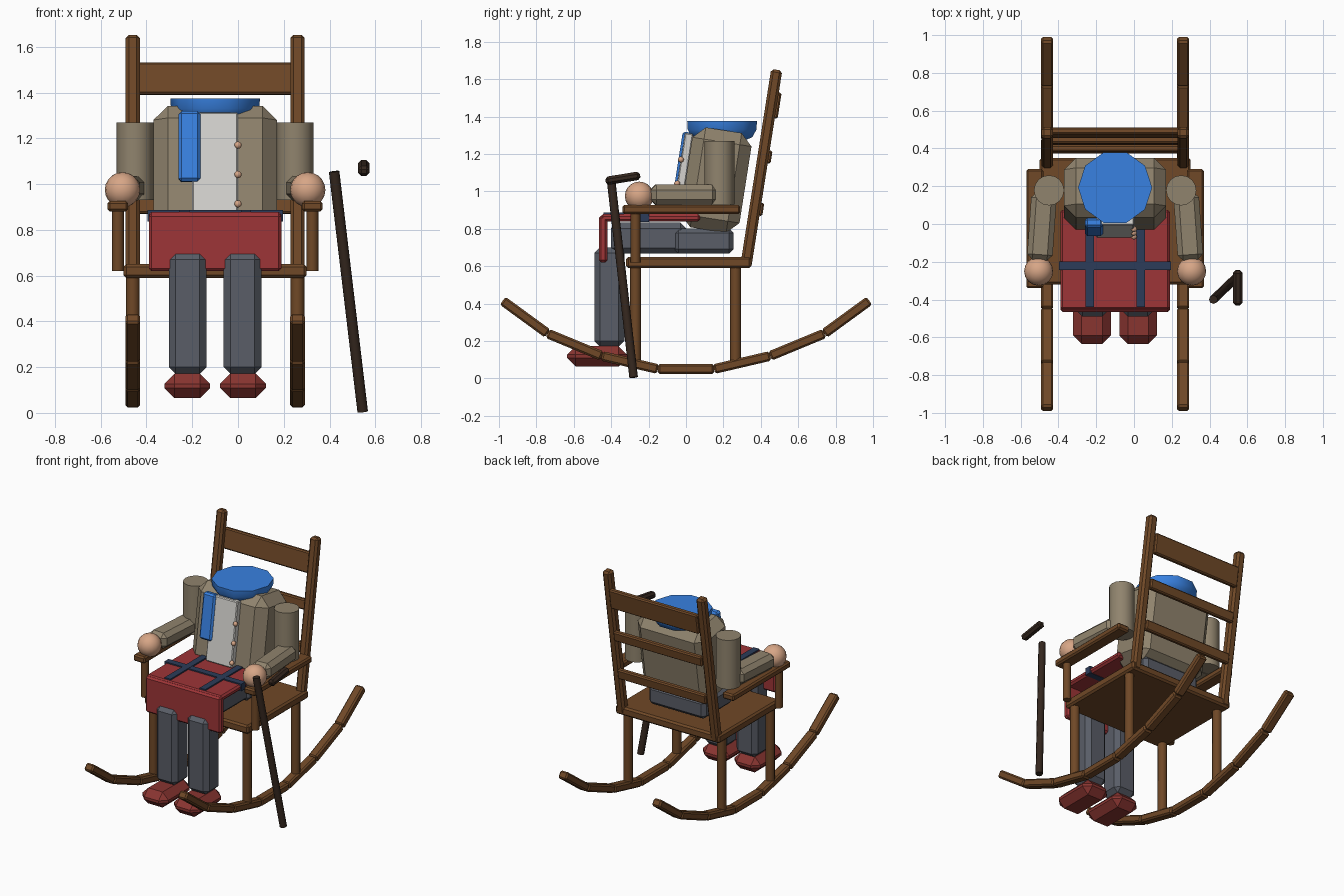
import bpy, bmesh, math
from mathutils import Vector, Matrix

cube = bpy.data.objects.get("Cube")
if cube:
    bpy.data.objects.remove(cube, do_unlink=True)

CX = -0.1  # centre line of chair and sitter


def material(name, *rgb):
    m = bpy.data.materials.new(name)
    m.use_nodes = True
    m.diffuse_color = (*rgb, 1)
    m.node_tree.nodes["Principled BSDF"].inputs["Base Color"].default_value = (*rgb, 1)
    return m


WOOD = material("warm_wood", 0.16, 0.065, 0.02)
COAT = material("taupe_wool", 0.28, 0.23, 0.155)
RED = material("red_blanket", 0.34, 0.035, 0.038)
SHOE = material("dull_red_slipper", 0.25, 0.035, 0.03)
GREY = material("slate_cloth", 0.10, 0.11, 0.135)
BLUE = material("bright_blue", 0.04, 0.22, 0.75)
SKIN = material("skin", 0.68, 0.38, 0.24)
WHITE = material("off_white", 0.66, 0.65, 0.62)
NAVY = material("navy", 0.025, 0.045, 0.10)
DARK = material("dark_wood", 0.035, 0.02, 0.013)


def finish(name, bm, mat, matrix, smooth=None):
    mesh = bpy.data.meshes.new(name)
    bmesh.ops.recalc_face_normals(bm, faces=bm.faces)
    bm.to_mesh(mesh)
    bm.free()
    mesh.materials.append(mat)
    ob = bpy.data.objects.new(name, mesh)
    bpy.context.collection.objects.link(ob)
    ob.matrix_world = matrix
    if smooth:
        bpy.ops.object.select_all(action="DESELECT")
        ob.select_set(True)
        bpy.context.view_layer.objects.active = ob
        bpy.ops.object.shade_smooth_by_angle(angle=math.radians(smooth))
    return ob


def box(name, mat, centre, size, bevel=0.0, frame=Matrix()):
    bm = bmesh.new()
    bmesh.ops.create_cube(bm, size=1)
    bmesh.ops.scale(bm, vec=size, verts=bm.verts)
    if bevel:
        bmesh.ops.bevel(bm, geom=bm.edges[:], offset=bevel, segments=1,
                        affect="EDGES", profile=0.5)
    return finish(name, bm, mat, frame @ Matrix.Translation(centre))


def aim(p, q):
    # Local y runs from p to q, local z stays as upright as possible
    p, q = Vector(p), Vector(q)
    rot = (q - p).to_track_quat("Y", "Z").to_matrix().to_4x4()
    return Matrix.Translation((p + q) / 2) @ rot, (q - p).length


def bar(name, mat, p, q, width, height, bevel=0.01):
    frame, length = aim(p, q)
    return box(name, mat, (0, 0, 0), (width, length, height), bevel, frame)


def rod(name, mat, p, q, radius, sides=8, smooth=50):
    p, q = Vector(p), Vector(q)
    bm = bmesh.new()
    bmesh.ops.create_cone(bm, cap_ends=True, segments=sides, radius1=radius,
                          radius2=radius, depth=(q - p).length)
    rot = (q - p).to_track_quat("Z", "Y").to_matrix().to_4x4()
    return finish(name, bm, mat, Matrix.Translation((p + q) / 2) @ rot, smooth)


def ball(name, mat, centre, radius, u=16, v=10):
    bm = bmesh.new()
    bmesh.ops.create_uvsphere(bm, u_segments=u, v_segments=v, radius=radius)
    return finish(name, bm, mat, Matrix.Translation(centre), 60)


# Chair: seat and ladder back
box("seat", WOOD, (CX, 0.015, 0.62), (0.80, 0.67, 0.06), 0.012)
post_low, post_high = Vector((0, 0.32, 0.6)), Vector((0, 0.485, 1.65))
for name, z, h in (("low", 0.905, 0.07), ("middle", 1.185, 0.07), ("top", 1.46, 0.14)):
    at = post_low.lerp(post_high, (z - 0.6) / 1.05)
    tilt = Matrix.Translation((CX, at.y + 0.028, z)) @ Matrix.Rotation(-0.155, 4, "X")
    box(name + "_slat", WOOD, (0, 0, 0), (0.68, 0.035, h), 0.008, tilt)

# Upper-left quarter of the rocker curve, mirrored in y
half = [(0.98, 0.415), (0.74, 0.24), (0.45, 0.12), (0.15, 0.05)]
curve = [(-y, z) for y, z in half] + half[::-1]

# Parts in left and right pairs
for side, s in (("right", -1), ("left", 1)):
    x = CX + 0.36 * s
    for i, ((y1, z1), (y2, z2)) in enumerate(zip(curve, curve[1:])):
        bar(f"{side}_rocker_{i + 1}", WOOD, (x, y1, z1), (x, y2, z2), 0.064, 0.052)
    rod(side + "_front_leg", WOOD, (x, -0.27, 0.08), (x, -0.27, 0.61), 0.03)
    rod(side + "_back_leg", WOOD, (x, 0.265, 0.07), (x, 0.265, 0.61), 0.03)
    offset = Vector((x, 0, 0))
    bar(side + "_back_post", WOOD, post_low + offset, post_high + offset, 0.062, 0.06, 0.014)
    xa = CX + 0.425 * s
    rod(side + "_arm_post", WOOD, (xa, -0.27, 0.62), (xa, -0.27, 0.89), 0.026)
    box(side + "_armrest", WOOD, (xa, -0.025, 0.903), (0.09, 0.63, 0.046), 0.01)

    # Sitter's arm
    xs = CX + 0.35 * s
    rod(side + "_upper_arm", COAT, (xs, 0.178, 0.93), (xs, 0.178, 1.27), 0.08, 16)
    bar(side + "_forearm", COAT, (CX + 0.375 * s, 0.165, 0.982),
        (CX + 0.40 * s, -0.19, 0.982), 0.135, 0.108, 0.028)
    ball(side + "_hand", SKIN, (CX + 0.405 * s, -0.25, 0.975), 0.077)

    # Sitter's leg
    xl = CX + 0.12 * s
    box(side + "_thigh", GREY, (xl, -0.20, 0.75), (0.17, 0.40, 0.165), 0.03)
    box(side + "_shin", GREY, (xl, -0.41, 0.435), (0.165, 0.16, 0.53), 0.03)
    box(side + "_slipper", SHOE, (CX + 0.122 * s, -0.475, 0.118), (0.20, 0.32, 0.108), 0.045)

# Body, leaning with the chair back
lean = Matrix.Translation((CX, 0.16, 1.06)) @ Matrix.Rotation(-0.155, 4, "X")
box("hips", GREY, (CX, 0.095, 0.735), (0.44, 0.32, 0.135), 0.025)
box("coat", COAT, (0, 0, 0), (0.54, 0.32, 0.54), 0.063, lean)
box("shirt_front", WHITE, (0, -0.18, 0.005), (0.20, 0.045, 0.44), 0.006, lean)
box("scarf_tail", BLUE, (-0.112, -0.19, 0.075), (0.095, 0.05, 0.31), 0.012, lean)
for i in range(3):
    ball(f"button_{i + 1}", SKIN, lean @ Vector((0.1, -0.202, 0.08 - 0.13 * i)), 0.016, 8, 6)

# Rounded scarf bundle around the neck
bm = bmesh.new()
rings = []
for radius, z in ((0.11, 1.265), (0.17, 1.29), (0.193, 1.33), (0.196, 1.375)):
    rings.append([bm.verts.new((radius * math.cos(a), radius * math.sin(a), z))
                  for a in (math.tau * k / 10 for k in range(10))])
for low, high in zip(rings, rings[1:]):
    for k in range(10):
        n = (k + 1) % 10
        bm.faces.new((low[k], low[n], high[n], high[k]))
bm.faces.new(rings[0])
bm.faces.new(rings[-1])
finish("neck_scarf", bm, BLUE, Matrix.Translation((CX, 0.193, 0)), 50)

# Lap blanket with crossing stripes
box("blanket_top", RED, (CX, -0.19, 0.858), (0.58, 0.53, 0.04), 0.012)
box("blanket_drop", RED, (CX, -0.443, 0.745), (0.58, 0.045, 0.25), 0.012)
box("cross_stripe", NAVY, (CX, -0.22, 0.861), (0.592, 0.045, 0.05))
for side, s in (("right", -1), ("left", 1)):
    box(side + "_long_stripe", NAVY, (CX + 0.135 * s, -0.19, 0.881), (0.045, 0.50, 0.012))

# Walking stick
rod("stick_shaft", DARK, (0.42, -0.40, 1.055), (0.545, -0.28, 0.005), 0.023)
bar("stick_handle", DARK, (0.55, -0.43, 1.055), (0.55, -0.245, 1.085), 0.05, 0.045, 0.014)
